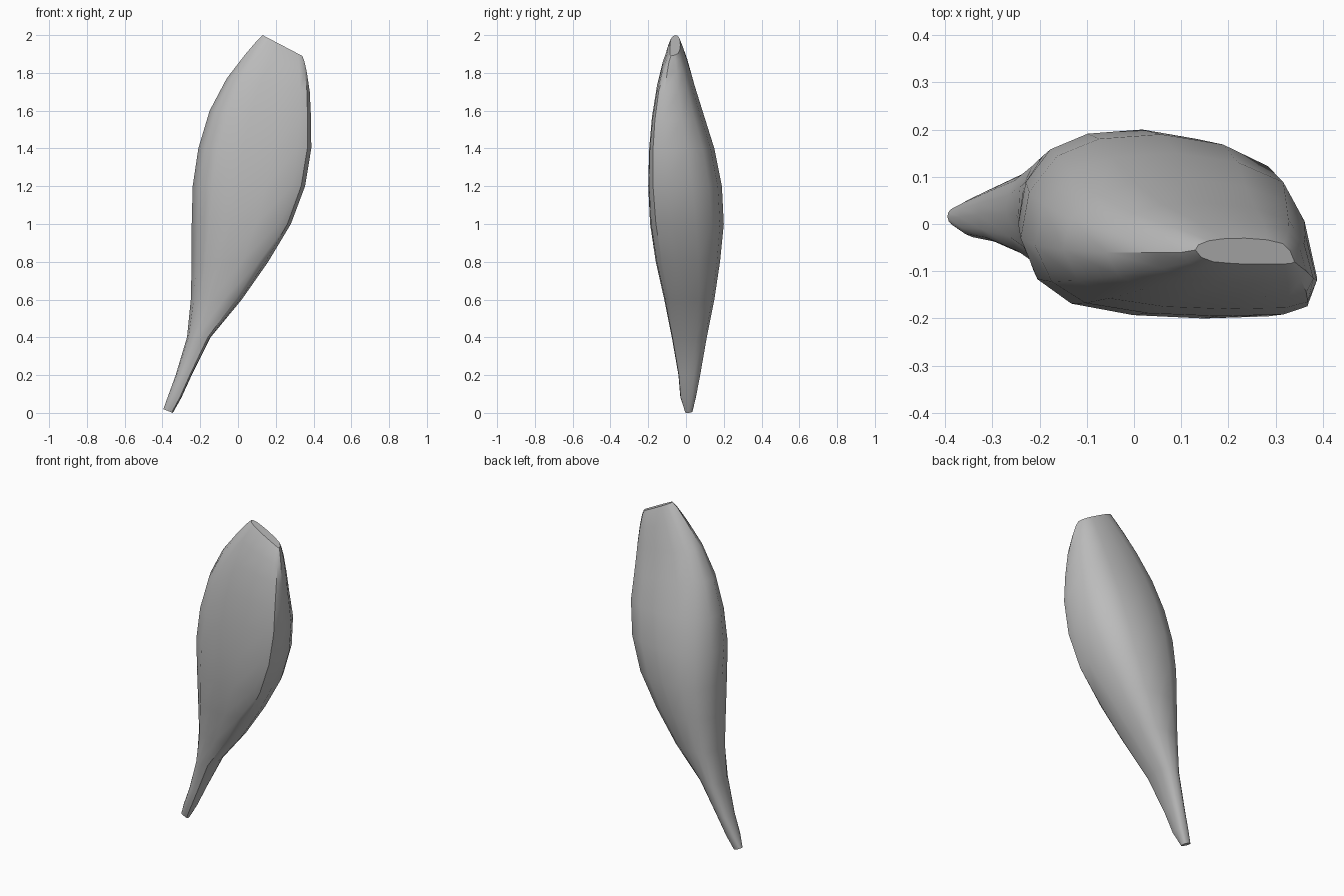
import bpy, bmesh, math

default = bpy.data.objects.get("Cube")
if default:
    bpy.data.objects.remove(default, do_unlink=True)

grey = bpy.data.materials.new("plain_grey")
grey.use_nodes = True
colour = (0.5, 0.5, 0.5, 1)
grey.diffuse_color = colour
grey.node_tree.nodes["Principled BSDF"].inputs["Base Color"].default_value = colour

# Cross-section outline: position from left to right edge, share of the bulge
FRONT = [(.06, .5), (.18, .8), (.4, .95), (.65, 1), (.88, .96), (.965, .75)]
BACK = [(.955, .45), (.88, .76), (.72, .92), (.5, 1), (.28, .96), (.13, .8), (.03, .45)]

# Rings from the tip upward: left x, z, right x, z, then left, front, back, right y
RINGS = [
    (-.395, .02, -.345, 0, .015, -.005, .035, .01),
    (-.37, .09, -.3, .08, .015, -.03, .053, .015),
    (-.33, .2, -.245, .2, .02, -.04, .075, .015),
    (-.27, .4, -.145, .4, .02, -.075, .11, .01),
    (-.25, .6, .02, .6, .02, -.115, .15, 0),
    (-.245, .8, .16, .8, .01, -.16, .18, -.03),
    (-.245, 1, .28, 1, 0, -.19, .2, -.07),
    (-.24, 1.2, .355, 1.2, -.03, -.2, .19, -.1),
    (-.21, 1.4, .388, 1.4, -.045, -.195, .15, -.115),
    (-.15, 1.6, .387, 1.55, -.055, -.18, .095, -.12),
    (-.06, 1.77, .38, 1.7, -.06, -.155, .045, -.115),
    (.04, 1.9, .365, 1.8, -.06, -.125, .01, -.1),
    (.1, 1.97, .352, 1.86, -.06, -.1, -.015, -.09),
    (.13, 2, .34, 1.89, -.055, -.085, -.03, -.08),
]


def mix(a, b, t):
    return a + (b - a) * t


def section(bm, ring):
    """One closed loop of vertices around the body."""
    xl, zl, xr, zr, yl, yf, yb, yr = ring
    outline = [(0, 0, yf)] + [(u, k, yf) for u, k in FRONT]
    outline += [(1, 0, yb)] + [(u, k, yb) for u, k in BACK]
    return [bm.verts.new((mix(xl, xr, u), mix(mix(yl, yr, u), y, k), mix(zl, zr, u)))
            for u, k, y in outline]


# Flattened body lofted through the rings, closed by a tip and a slanted cap
bm = bmesh.new()
loops = [section(bm, ring) for ring in RINGS]
for low, high in zip(loops, loops[1:]):
    for i in range(len(low)):
        j = (i + 1) % len(low)
        bm.faces.new((low[i], low[j], high[j], high[i]))
bm.faces.new(loops[0][::-1])
bm.faces.new(loops[-1])
bmesh.ops.recalc_face_normals(bm, faces=bm.faces)
mesh = bpy.data.meshes.new("petal_body")
bm.to_mesh(mesh)
bm.free()
mesh.materials.append(grey)
body = bpy.data.objects.new("petal_body", mesh)
bpy.context.collection.objects.link(body)

# Smooth surface with crisp cap and edge lines
bpy.context.view_layer.objects.active = body
body.select_set(True)
bpy.ops.object.shade_smooth_by_angle(angle=math.radians(40))
